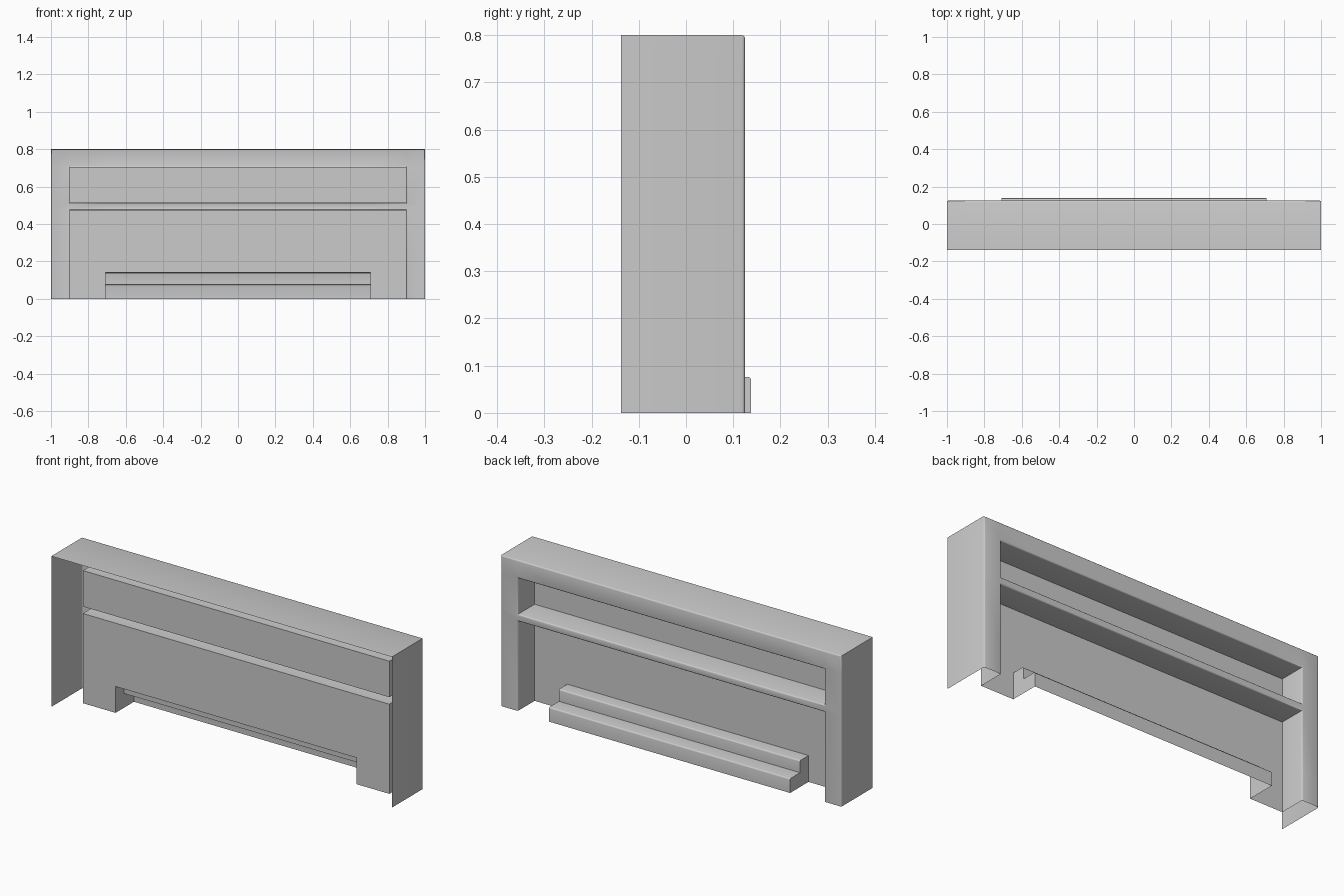
import bpy, bmesh

if "Cube" in bpy.data.objects:
    bpy.data.objects.remove(bpy.data.objects["Cube"])

BACK, PANEL, FRONT = -0.138, -0.016, 0.125
BEVEL = 0.007


def finish(bm, name, bevel_edges):
    """Merge, round the chosen edges, face outward and make the object."""
    bmesh.ops.bevel(bm, geom=bevel_edges, offset=BEVEL, segments=3,
                    profile=0.5, affect='EDGES', clamp_overlap=True)
    bmesh.ops.recalc_face_normals(bm, faces=bm.faces)
    front = max(bm.faces, key=lambda f: abs(f.normal.y) * f.calc_area())
    if front.normal.y < 0:
        bmesh.ops.reverse_faces(bm, faces=bm.faces)
    mesh = bpy.data.meshes.new(name)
    bm.to_mesh(mesh)
    bm.free()
    ob = bpy.data.objects.new(name, mesh)
    bpy.context.collection.objects.link(ob)
    bpy.context.view_layer.objects.active = ob
    ob.select_set(True)
    bpy.ops.object.shade_smooth_by_angle(angle=0.6)
    ob.select_set(False)


# Cabinet shell: frame cells in front, recessed cells behind, open back and base
xs = [-1, -0.9, -0.708, 0.708, 0.9, 1]
zs = [0, 0.14, 0.476, 0.513, 0.704, 0.8]
bm = bmesh.new()


def quad(*pts):
    bm.faces.new([bm.verts.new(p) for p in pts])


def is_frame(i, j):
    return i in (0, 4) or j in (2, 4)


def depth(i, j):
    if not (0 <= i < 5 and 0 <= j < 5):
        return BACK
    return FRONT if is_frame(i, j) else PANEL


for i in range(5):
    for j in range(5):
        if (i, j) != (2, 0):          # gap behind the steps
            y = depth(i, j)
            quad((xs[i], y, zs[j]), (xs[i], y, zs[j + 1]),
                 (xs[i + 1], y, zs[j + 1]), (xs[i + 1], y, zs[j]))
# Side walls and recess sides
for i in range(6):
    for j in range(5):
        a, b = depth(i - 1, j), depth(i, j)
        if a != b:
            quad((xs[i], a, zs[j]), (xs[i], b, zs[j]),
                 (xs[i], b, zs[j + 1]), (xs[i], a, zs[j + 1]))
# Top and recess ledges
for i in range(5):
    for j in range(1, 6):
        a, b = depth(i, j - 1), depth(i, j)
        if a != b:
            quad((xs[i], a, zs[j]), (xs[i], b, zs[j]),
                 (xs[i + 1], b, zs[j]), (xs[i + 1], a, zs[j]))
bmesh.ops.remove_doubles(bm, verts=bm.verts, dist=1e-5)
bmesh.ops.recalc_face_normals(bm, faces=bm.faces)
rim = [e for e in bm.edges if len(e.link_faces) == 2
       and all(abs(v.co.y - FRONT) < 1e-4 for v in e.verts)
       and e.calc_face_angle() > 0.5]
finish(bm, "cabinet_shell", rim)

# Two steps: a stair profile swept along x, open behind and below
profile = [(0.138, 0), (0.138, 0.076), (0.055, 0.076), (0.055, 0.14), (PANEL, 0.14)]
bm = bmesh.new()
left, right = ([bm.verts.new((x, y, z)) for y, z in profile] for x in (-0.708, 0.708))
for k in range(4):
    bm.faces.new((left[k], right[k], right[k + 1], left[k + 1]))
for side, x in ((left, -0.708), (right, 0.708)):
    bm.faces.new(side + [bm.verts.new((x, PANEL, 0))])
nosings = [bm.edges.get((left[k], right[k])) for k in (1, 3)]
finish(bm, "steps", nosings)
